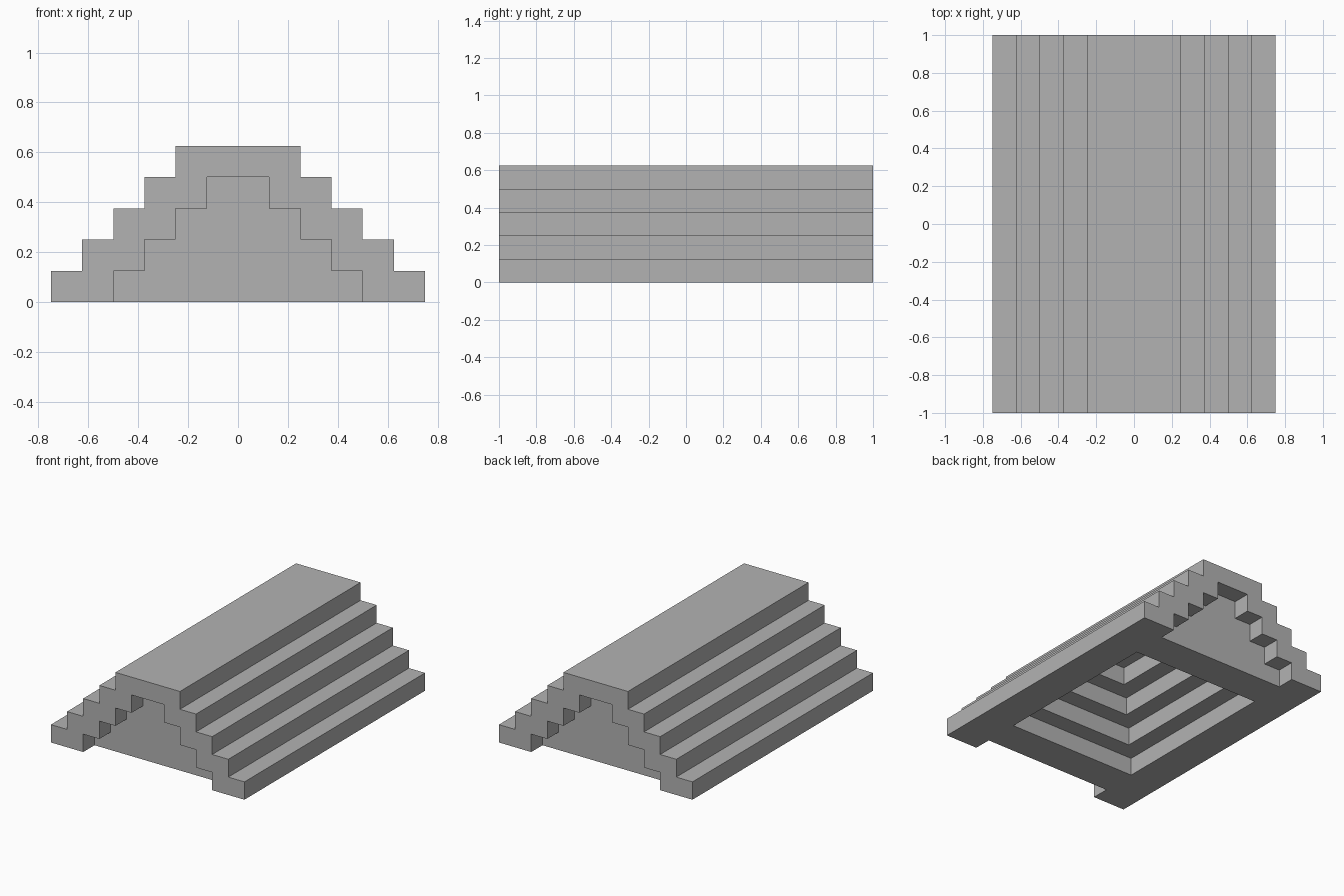
import bpy
import bmesh

cube = bpy.data.objects.get("Cube")
if cube:
    bpy.data.objects.remove(cube, do_unlink=True)

STEP = 0.125      # rise and run of every step
LENGTH = 2.0

grey = bpy.data.materials.new("plain_grey")
grey.use_nodes = True
colour = (0.45, 0.45, 0.45, 1)
grey.diffuse_color = colour
grey.node_tree.nodes["Principled BSDF"].inputs["Base Color"].default_value = colour


def stepped_prism(name, base_half, levels, y0, y1, bottom=0.0):
    """Symmetric stair profile in XZ, extruded from y0 to y1."""
    right = []
    for i in range(levels):
        x = base_half - i * STEP
        right += [(x, i * STEP if i else bottom), (x, (i + 1) * STEP)]
    profile = right + [(-x, z) for x, z in reversed(right)]
    bm = bmesh.new()
    face = bm.faces.new([bm.verts.new((x, y0, z)) for x, z in profile])
    ext = bmesh.ops.extrude_face_region(bm, geom=[face])
    moved = [g for g in ext["geom"] if isinstance(g, bmesh.types.BMVert)]
    bmesh.ops.translate(bm, verts=moved, vec=(0, y1 - y0, 0))
    bmesh.ops.recalc_face_normals(bm, faces=bm.faces)
    mesh = bpy.data.meshes.new(name)
    bm.to_mesh(mesh)
    bm.free()
    mesh.materials.append(grey)
    obj = bpy.data.objects.new(name, mesh)
    bpy.context.collection.objects.link(obj)
    return obj


def cut(target, cutter):
    """Subtract the cutter, then discard it."""
    cutter.hide_render = True
    mod = target.modifiers.new("cut", 'BOOLEAN')
    mod.operation = 'DIFFERENCE'
    mod.solver = 'EXACT'
    mod.object = cutter
    bpy.context.view_layer.objects.active = target
    bpy.ops.object.modifier_apply(modifier=mod.name)
    bpy.data.objects.remove(cutter, do_unlink=True)


# Stepped roof body
half = LENGTH / 2
roof = stepped_prism("stepped_roof", 6 * STEP, 5, -half, half)

# Gable ends set back one step under the roof edge
for side in (-1, 1):
    ends = sorted((side * (half - STEP), side * (half + STEP)))
    cut(roof, stepped_prism("gable_recess_cutter", 4 * STEP, 4, *ends, bottom=-STEP))

# Hollow underside: nested shafts that narrow as they rise
for i in range(4):
    depth_y = (5 - i) * STEP
    shaft = stepped_prism("hollow_cutter", (4 - i) * STEP, 1, -depth_y, depth_y, bottom=-STEP)
    for v in shaft.data.vertices:
        if v.co.z > 0:
            v.co.z = (i + 1) * STEP
    cut(roof, shaft)
